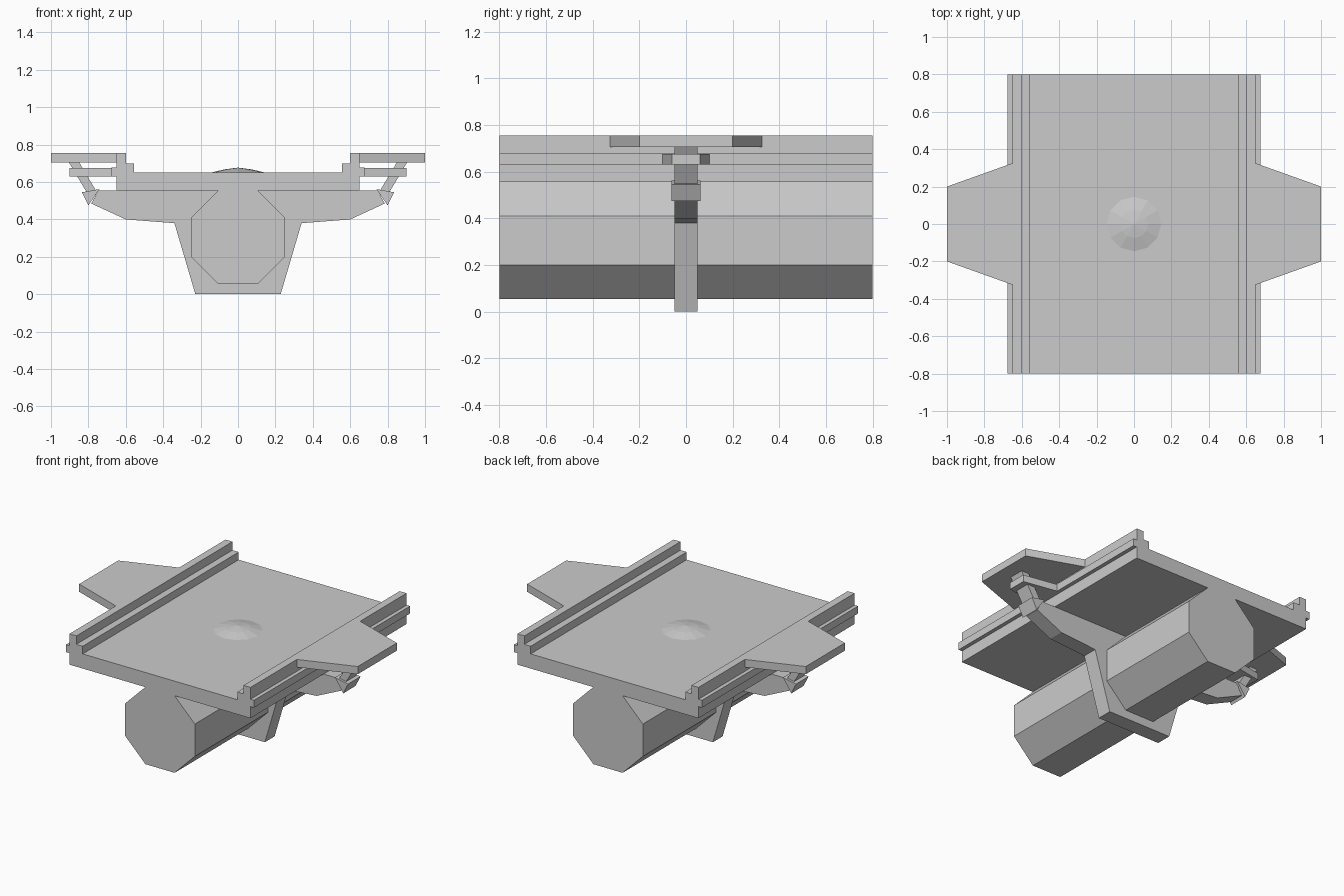
import bpy, bmesh, math

if "Cube" in bpy.data.objects:
    bpy.data.objects.remove(bpy.data.objects["Cube"])


def prism(name, pts, lo, hi, axis):
    """Extrude a closed outline: 'y' takes (x, z) points, 'z' takes (x, y) points."""
    place = (lambda p, d: (p[0], d, p[1])) if axis == 'y' else (lambda p, d: (p[0], p[1], d))
    bm = bmesh.new()
    a = [bm.verts.new(place(p, lo)) for p in pts]
    b = [bm.verts.new(place(p, hi)) for p in pts]
    n = len(pts)
    bm.faces.new(a)
    bm.faces.new(b[::-1])
    for i in range(n):
        j = (i + 1) % n
        bm.faces.new((a[j], a[i], b[i], b[j]))
    return finish(name, bm)


def finish(name, bm):
    bmesh.ops.recalc_face_normals(bm, faces=bm.faces)
    me = bpy.data.meshes.new(name)
    bm.to_mesh(me)
    bm.free()
    ob = bpy.data.objects.new(name, me)
    bpy.context.collection.objects.link(ob)
    return ob


def mirrored(half):
    """Complete a right-hand half outline across x = 0."""
    return half + [(-x, z) for x, z in reversed(half)]


# deck with stepped side rails
prism("deck", mirrored([(0.65, 0.555), (0.65, 0.63), (0.675, 0.63), (0.675, 0.678),
                        (0.65, 0.678), (0.65, 0.755), (0.60, 0.755), (0.60, 0.70),
                        (0.555, 0.70), (0.555, 0.65)]), -0.8, 0.8, 'y')

# eight-sided keel tube under the deck
prism("keel_tube", mirrored([(0.105, 0.055), (0.25, 0.20), (0.25, 0.41), (0.105, 0.555)]),
      -0.8, 0.8, 'y')

# central cross rib wrapping the tube
prism("cross_rib", mirrored([(0.228, 0.0), (0.34, 0.38), (0.60, 0.40), (0.785, 0.485),
                             (0.745, 0.555)]), -0.05, 0.05, 'y')

# side platforms and their supports
for side, s in (("left", -1), ("right", 1)):
    prism(side + "_platform", [(s * 0.65, -0.325), (s * 1.0, -0.2), (s * 1.0, 0.2),
                               (s * 0.65, 0.325)], 0.705, 0.755, 'z')
    prism(side + "_bracket", [(s * 0.65, -0.105), (s * 0.9, -0.06), (s * 0.9, 0.06),
                              (s * 0.65, 0.105)], 0.63, 0.675, 'z')
    prism(side + "_strut", [(s * 0.905, 0.706), (s * 0.85, 0.706), (s * 0.745, 0.53),
                            (s * 0.80, 0.53)], -0.05, 0.05, 'y')
    prism(side + "_clamp", [(s * 0.835, 0.545), (s * 0.80, 0.475), (s * 0.74, 0.562)],
          -0.063, 0.063, 'y')

# shallow faceted dome on the deck
bm = bmesh.new()
count = 12
rings = [[bm.verts.new((r * math.sin(2 * math.pi * i / count),
                        r * math.cos(2 * math.pi * i / count), z)) for i in range(count)]
         for r, z in ((0.15, 0.649), (0.075, 0.667))]
top = bm.verts.new((0, 0, 0.677))
bm.faces.new(rings[0])
for i in range(count):
    j = (i + 1) % count
    bm.faces.new((rings[0][i], rings[0][j], rings[1][j], rings[1][i]))
    bm.faces.new((rings[1][i], rings[1][j], top))
finish("deck_dome", bm)
